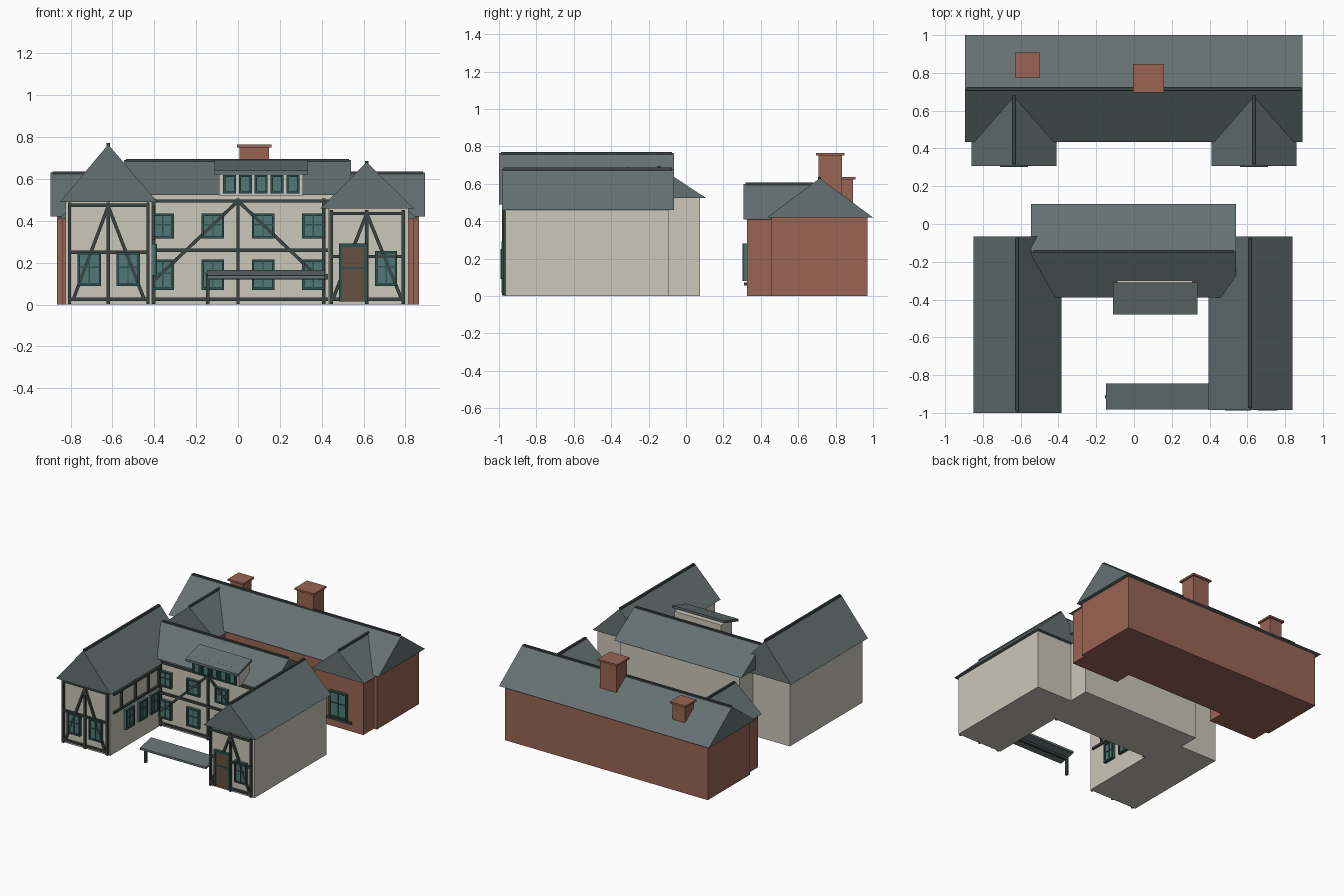
import bpy, math
from mathutils import Matrix, Vector

if "Cube" in bpy.data.objects:
    bpy.data.objects.remove(bpy.data.objects["Cube"])


def mat(name, rgb):
    m = bpy.data.materials.new(name)
    m.diffuse_color = (*rgb, 1)
    m.use_nodes = True
    m.node_tree.nodes["Principled BSDF"].inputs["Base Color"].default_value = m.diffuse_color
    return m


PLASTER = mat("plaster", (0.60, 0.57, 0.49))
BRICK = mat("brick", (0.32, 0.13, 0.09))
SLATE = mat("slate", (0.13, 0.165, 0.165))
TIMBER = mat("timber", (0.045, 0.06, 0.058))
FRAME = mat("window_frame", (0.03, 0.085, 0.08))
GLASS = mat("glass", (0.08, 0.19, 0.18))
WOOD = mat("door_wood", (0.13, 0.08, 0.05))


def mesh(name, verts, faces, m):
    me = bpy.data.meshes.new(name)
    me.from_pydata(verts, [], faces)
    me.materials.append(m)
    ob = bpy.data.objects.new(name, me)
    bpy.context.collection.objects.link(ob)
    return ob


BOX = [(0, 1, 3, 2), (4, 6, 7, 5), (0, 4, 5, 1), (2, 3, 7, 6), (0, 2, 6, 4), (1, 5, 7, 3)]


def box(name, x0, x1, y0, y1, z0, z1, m, M=Matrix()):
    v = [M @ Vector((x, y, z)) for x in (x0, x1) for y in (y0, y1) for z in (z0, z1)]
    return mesh(name, v, BOX, m)


def roof(name, lo, hi, a, b, mid, z0, z1, along):
    """Solid gable roof: ridge runs lo..hi, slopes span a..b, plus a ridge cap."""
    prof = [(a, z0), (b, z0), (mid, z1)]
    put = (lambda l, s, z: (l, s, z)) if along == "x" else (lambda l, s, z: (s, l, z))
    v = [put(l, s, z) for l in (lo, hi) for s, z in prof]
    faces = [(0, 2, 1), (3, 4, 5), (0, 1, 4, 3), (1, 2, 5, 4), (2, 0, 3, 5)]
    if along == "y":
        faces = [f[::-1] for f in faces]
    mesh(name, v, faces, SLATE)
    c = [put(lo + .01, mid - .008, z1 - .012), put(hi - .01, mid + .008, z1 + .006)]
    box(name + "_ridge_cap", *(w for p in zip(*c) for w in p), TIMBER)


# Facade frames: local x runs along the wall, local -y points outward
def front(y):
    return Matrix.Translation((0, y, 0))


def side(x, s):
    return Matrix(((0, -s, 0, x), (1, 0, 0, 0), (0, 0, 1, 0), (0, 0, 0, 1)))


def beam(name, M, u0, z0, u1, z1, w=.016, d=.014):
    """Timber between two points on a wall."""
    L, ang = math.hypot(u1 - u0, z1 - z0), math.atan2(z1 - z0, u1 - u0)
    B = M @ Matrix.Translation((u0, 0, z0)) @ Matrix.Rotation(-ang, 4, "Y")
    box(name, -w / 2, L + w / 2, -d, .005, -w / 2, w / 2, TIMBER, B)


def window(name, M, u, z0, z1, w, bars=1, rail=True):
    h, f = w / 2, .011
    box(name + "_glass", u - h, u + h, -.012, .004, z0, z1, GLASS, M)
    for x in (u - h, u + h - f):
        box(name + "_jamb", x, x + f, -.022, .004, z0, z1, FRAME, M)
    for z in (z0, z1 - f):
        box(name + "_rail", u - h, u + h, -.022, .004, z, z + f, FRAME, M)
    if bars:
        box(name + "_mullion", u - .003, u + .003, -.017, .004, z0, z1, FRAME, M)
    if rail:
        zm = z0 + (z1 - z0) * .55
        box(name + "_bar", u - h, u + h, -.017, .004, zm - .003, zm + .003, FRAME, M)


# Half-timbered house: walls and roofs
box("left_wing_walls", -.825, -.41, -.97, -.085, 0, .495, PLASTER)
box("right_wing_walls", .43, .815, -.965, -.09, 0, .465, PLASTER)
box("hall_walls", -.51, .51, -.36, .075, 0, .53, PLASTER)
roof("left_wing_roof", -1, -.065, -.85, -.385, -.62, .49, .765, "y")
roof("right_wing_roof", -.985, -.065, .395, .84, .615, .46, .68, "y")
roof("hall_roof", -.545, .54, -.39, .105, -.145, .525, .69, "x")

# Hall timbering and windows
H = front(-.36)
for z in (.025, .26, .495):
    beam("hall_rail", H, -.41, z, .43, z)
for u in (-.402, 0, .41):
    beam("hall_post", H, u, .01, u, .5)
beam("hall_brace", H, 0, .495, -.39, .125)
beam("hall_brace", H, 0, .495, .39, .125)
for u in (-.36, -.12, .12, .36):
    window("hall_upper_window", H, u, .315, .435, .108)
    window("hall_lower_window", H, u, .07, .215, .108)

# Left wing gable
G = front(-.97)
for z in (.025, .25, .475):
    beam("left_gable_rail", G, -.805, z, -.43, z)
for u in (-.805, -.62, -.43):
    beam("left_gable_post", G, u, .01, u, .48)
for u in (-.785, -.45):
    beam("left_gable_brace", G, -.62, .47, u, .03)
for u in (-.71, -.525):
    window("left_gable_window", G, u, .09, .25, .112)

# Right wing gable with door
G = front(-.965)
for z in (.025, .435):
    beam("right_gable_rail", G, .445, z, .79, z)
beam("right_gable_mid_rail", G, .445, .23, .79, .23)
for u in (.445, .615, .79):
    beam("right_gable_post", G, u, .01, u, .445)
for u in (.455, .78):
    beam("right_gable_brace", G, .615, .435, u, .03)
window("right_gable_window", G, .708, .09, .255, .105)
box("door", .495, .605, -.015, .004, .015, .28, WOOD, G)
for u in (.49, .61):
    box("door_jamb", u - .008, u + .008, -.022, .004, .015, .29, FRAME, G)
box("door_lintel", .482, .618, -.022, .004, .275, .292, FRAME, G)
box("door_rail", .49, .61, -.018, .004, .17, .18, FRAME, G)

# Left wing courtyard side
S = side(-.41, 1)
for z in (.32, .46):
    beam("court_rail", S, -.93, z, -.36, z)
for u in (-.84, -.67, -.515, -.385):
    beam("court_post", S, u, .32, u, .46)
for u in (-.75, -.59, -.45):
    window("court_window", S, u, .14, .29, .1)

# Long dormer on the hall roof
box("dormer_walls", -.09, .31, -.43, -.3, .52, .655, PLASTER)
for i in range(5):
    window("dormer_window", front(-.43), -.04 + .0755 * i, .53, .62, .062, 0, False)
rf = [(-.31, .69), (-.48, .64), (-.48, .622), (-.31, .672)]


def slab(name, prof, x0, x1):
    v = [(x, y, z) for x in (x0, x1) for y, z in prof]
    mesh(name, v, [(0, 1, 2, 3), (7, 6, 5, 4), (0, 4, 5, 1), (1, 5, 6, 2), (2, 6, 7, 3), (3, 7, 4, 0)], SLATE)


slab("dormer_roof", rf, -.112, .335)

# Low covered gateway in the courtyard mouth
slab("gate_roof", [(-.845, .165), (-.982, .138), (-.982, .122), (-.845, .149)], -.148, .415)
box("gate_beam", -.15, .43, -.925, -.905, .12, .145, TIMBER)
box("gate_post", -.153, -.137, -.925, -.905, 0, .145, TIMBER)

# Brick house behind
box("brick_walls", -.865, .865, .455, .97, 0, .425, BRICK)
roof("brick_house_roof", -.895, .893, .433, 1, .715, .42, .63, "x")
for s in (-1, 1):
    c = .635 * s
    box("brick_bay_walls", c - .205, c + .205, .325, .47, 0, .415, BRICK)
    roof("brick_bay_roof", .307, .69, c - .225, c + .225, c, .408, .6, "y")
    window("brick_bay_window", front(.325), c, .08, .28, .15)
    beam("brick_bay_sill", front(.325), c - .1, .065, c + .1, .065)

# Chimneys with projecting caps
for x0, x1, y0, y1, zt in ((-.63, -.497, .775, .907, .637), (-.005, .16, .695, .847, .765)):
    box("chimney", x0 + .013, x1 - .013, y0 + .013, y1 - .013, .5, zt - .01, BRICK)
    box("chimney_cap", x0, x1, y0, y1, zt - .014, zt, BRICK)
